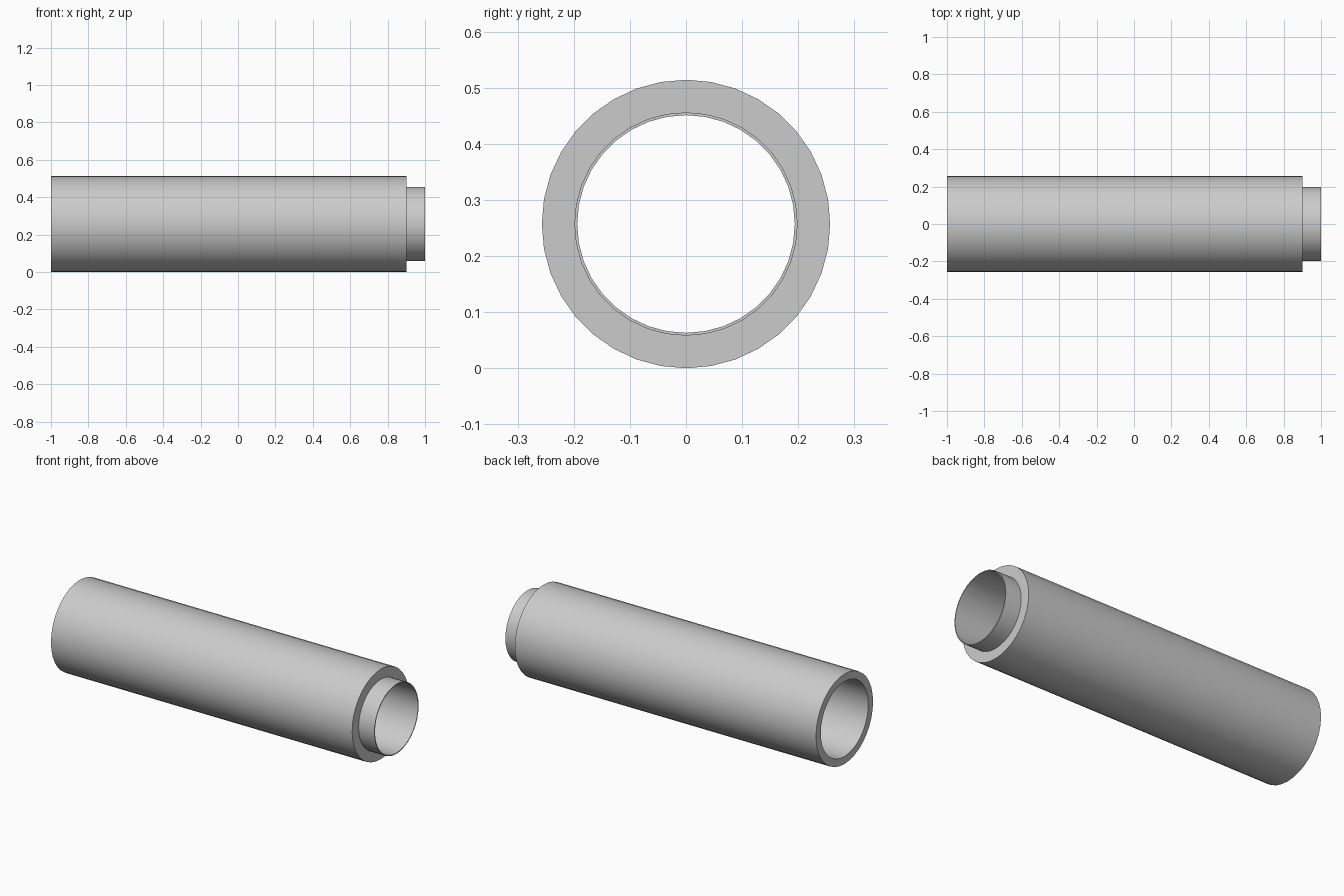
import bpy
import bmesh
from math import cos, sin, tau, radians

SIDES = 36
AXIS_Z = 0.257

cube = bpy.data.objects.get("Cube")
if cube:
    bpy.data.objects.remove(cube, do_unlink=True)

# Plain grey material
grey = bpy.data.materials.new("light grey")
grey.use_nodes = True
colour = (0.6, 0.6, 0.6, 1)
grey.diffuse_color = colour
grey.node_tree.nodes["Principled BSDF"].inputs["Base Color"].default_value = colour


def revolve(name, profile):
    """Turn a closed (x, radius) profile around the pipe's long axis."""
    bm = bmesh.new()
    rings = []
    for x, r in profile:
        rings.append([bm.verts.new((x, r * sin(tau * i / SIDES), AXIS_Z + r * cos(tau * i / SIDES)))
                      for i in range(SIDES)])
    for a, b in zip(rings, rings[1:] + rings[:1]):
        for i in range(SIDES):
            j = (i + 1) % SIDES
            bm.faces.new((a[i], a[j], b[j], b[i]))
    bmesh.ops.recalc_face_normals(bm, faces=bm.faces)
    mesh = bpy.data.meshes.new(name)
    bm.to_mesh(mesh)
    bm.free()
    mesh.materials.append(grey)
    obj = bpy.data.objects.new(name, mesh)
    bpy.context.collection.objects.link(obj)
    bpy.ops.object.select_all(action="DESELECT")
    obj.select_set(True)
    bpy.context.view_layer.objects.active = obj
    bpy.ops.object.shade_smooth_by_angle(angle=radians(30))
    return obj


# Thick body, square shoulder, thin spigot and a slightly tapered bore
revolve("pipe_section", [
    (-1, 0.257), (0.9, 0.257),   # outer wall
    (0.9, 0.199), (1, 0.199),    # shoulder and spigot
    (1, 0.194), (0.9, 0.194),    # spigot lip and bore
    (-1, 0.214),                 # socket mouth
])
